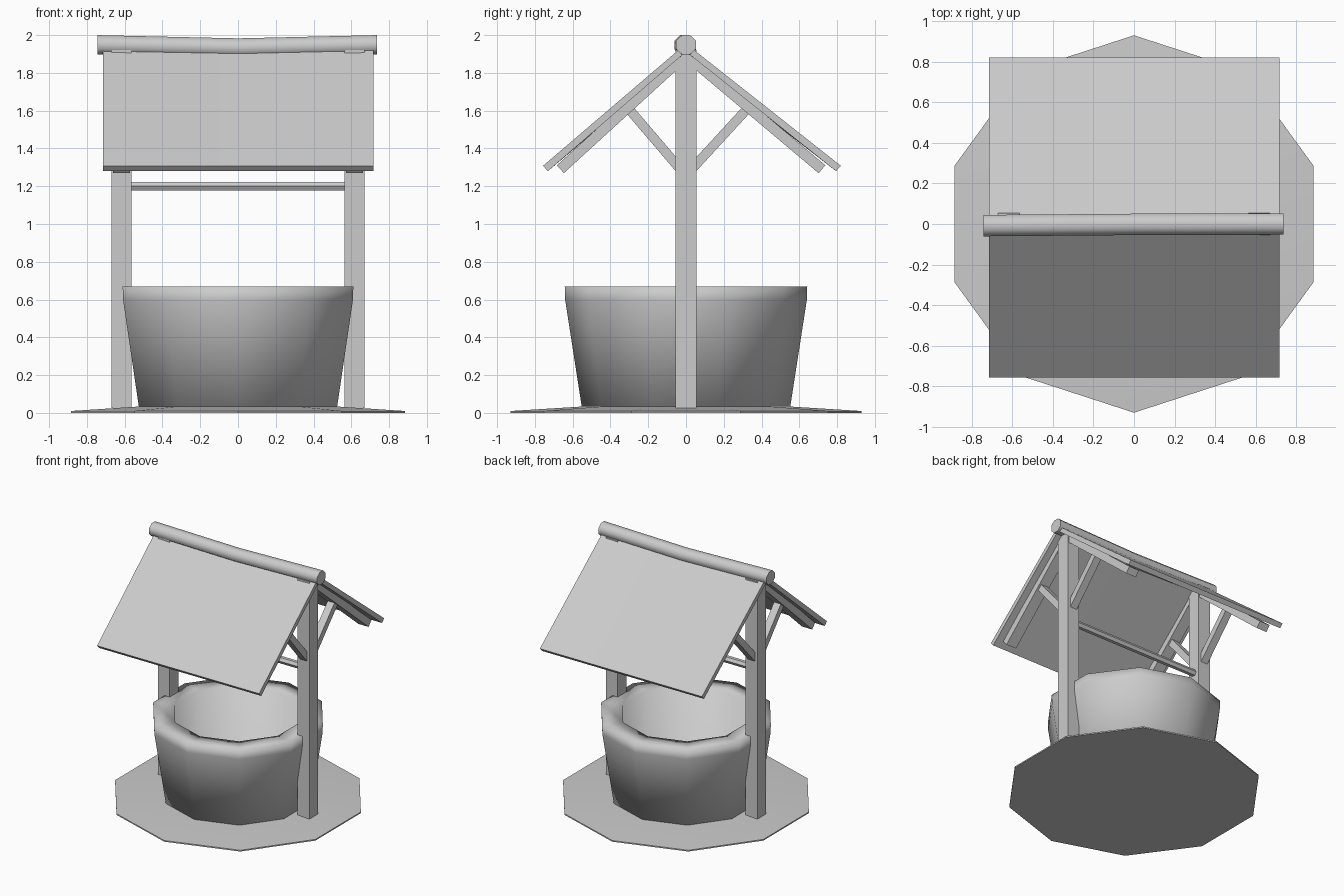
import bpy, bmesh, math
from mathutils import Vector

if "Cube" in bpy.data.objects:
    bpy.data.objects.remove(bpy.data.objects["Cube"])


def finish(name, bm, angle=None):
    bmesh.ops.recalc_face_normals(bm, faces=bm.faces)
    me = bpy.data.meshes.new(name)
    bm.to_mesh(me)
    bm.free()
    ob = bpy.data.objects.new(name, me)
    bpy.context.collection.objects.link(ob)
    bpy.ops.object.select_all(action='DESELECT')
    bpy.context.view_layer.objects.active = ob
    ob.select_set(True)
    if angle is None:
        bpy.ops.object.shade_smooth()
    else:
        bpy.ops.object.shade_smooth_by_angle(angle=math.radians(angle))
    return ob


def loft(name, rings, angle=None):
    """Skin a list of equal-length closed rings and cap both ends."""
    bm = bmesh.new()
    rows = [[bm.verts.new(p) for p in r] for r in rings]
    n = len(rows[0])
    for a, b in zip(rows, rows[1:]):
        for i in range(n):
            j = (i + 1) % n
            bm.faces.new((a[i], a[j], b[j], b[i]))
    bm.faces.new(rows[0][::-1])
    bm.faces.new(rows[-1])
    return finish(name, bm, angle)


def ten_sided(name, profile, angle=None):
    """Ten-sided turned shape from (radius, z) pairs."""
    angs = [math.pi / 2 + i * math.tau / 10 for i in range(10)]
    return loft(name, [[(r * math.cos(a), r * math.sin(a), z) for a in angs]
                       for r, z in profile], angle)


def beam(name, x, p, q, width, thick):
    """Square timber lying in a yz plane, p and q are (y, z)."""
    p, q = Vector((x, *p)), Vector((x, *q))
    side = Vector((width / 2, 0, 0))
    up = (q - p).normalized().cross(Vector((1, 0, 0))) * thick / 2
    return loft(name, [[c - side - up, c + side - up, c + side + up, c - side + up]
                       for c in (p, q)], 30)


# Ground slab and stone wall with an open shaft
ten_sided("ground_slab", [(0.93, 0), (0.93, 0.01), (0.53, 0.035)], 30)
ten_sided("well_wall", [(0.55, 0.02), (0.64, 0.60), (0.642, 0.67),
                        (0.48, 0.67), (0.48, 0.05)])

# Posts, rafters and braces on both ends
for s, label in ((-1, "left"), (1, "right")):
    x = s * 0.617
    beam(label + "_post", x, (0, 0.025), (0, 1.92), 0.105, 0.11)
    beam(label + "_back_rafter", x, (0.03, 1.87), (0.72, 1.29), 0.09, 0.055)
    beam(label + "_front_rafter", x, (-0.03, 1.87), (-0.665, 1.29), 0.09, 0.055)
    beam(label + "_back_brace", x, (0.03, 1.29), (0.315, 1.60), 0.06, 0.05)
    beam(label + "_front_brace", x, (-0.03, 1.29), (-0.295, 1.60), 0.06, 0.05)

# Crossbar for the bucket rope
loft("crossbar", [[(x, 0.027 * math.cos(i * math.tau / 6), 1.2 + 0.027 * math.sin(i * math.tau / 6))
                   for i in range(6)] for x in (-0.6, 0.6)], 30)

# Roof panels, sagging slightly along the ridge
for name, s, eave in (("back_roof_panel", 1, 0.82), ("front_roof_panel", -1, 0.757)):
    loft(name, [[(x, 0, 1.955 - sag), (x, s * eave, 1.308),
                 (x, s * (eave - 0.026), 1.28), (x, 0, 1.912 - sag)]
                for x, sag in ((-0.715, 0), (0, 0.015), (0.717, 0))], 30)

# Ridge log
loft("ridge_log", [[(x, y + 0.057 * math.cos(i * math.tau / 8 + math.pi / 8),
                     z + 0.055 * math.sin(i * math.tau / 8 + math.pi / 8))
                    for i in range(8)]
                   for x, y, z in ((-0.743, -0.008, 1.949), (0, -0.002, 1.932), (0.737, 0.0, 1.949))], 50)
